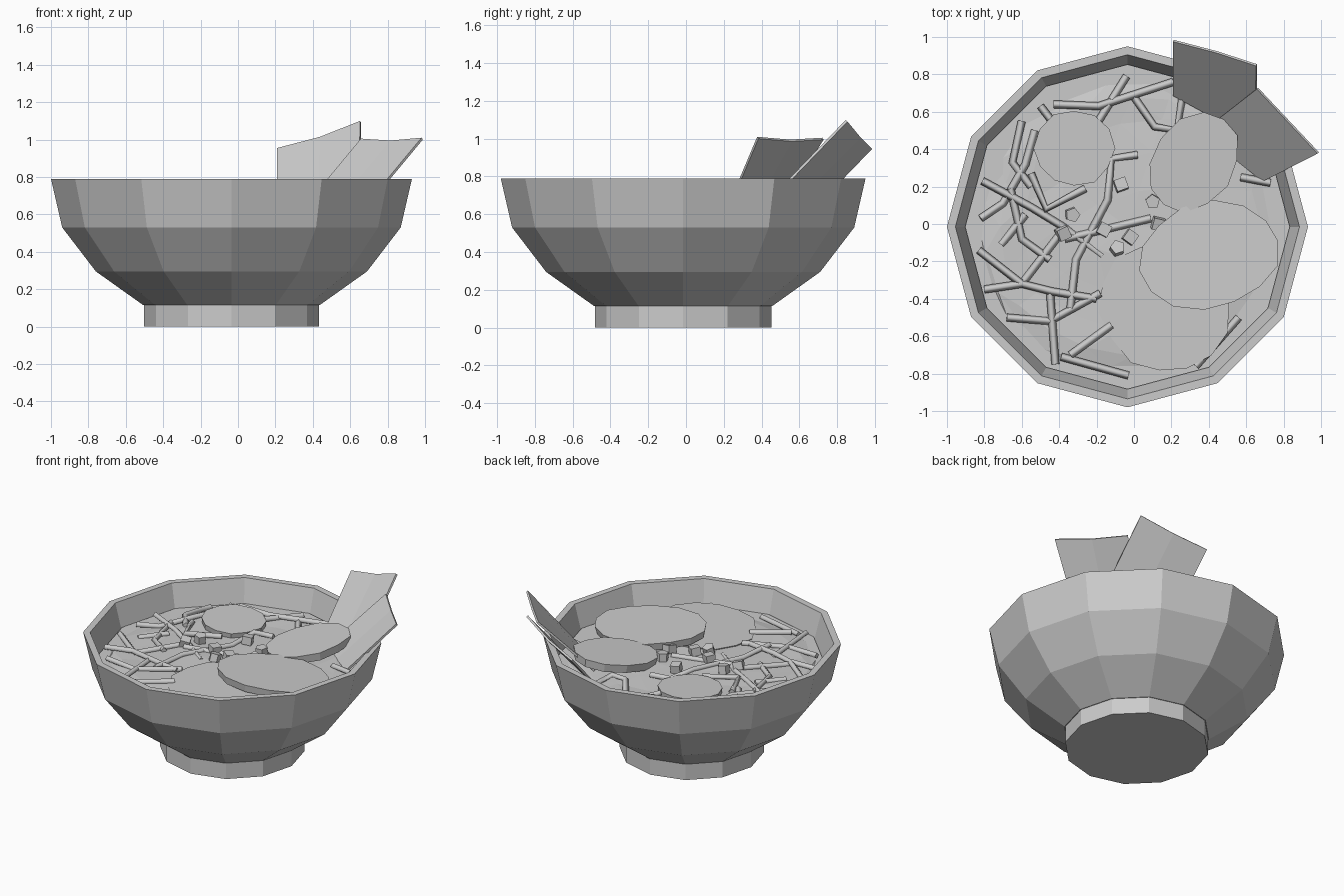
import bpy, bmesh, math, random
from mathutils import Vector, Matrix

if "Cube" in bpy.data.objects:
    bpy.data.objects.remove(bpy.data.objects["Cube"])

random.seed(4)
CX, CY, SIDES = -0.035, -0.015, 12


def finish(bm, name):
    bmesh.ops.recalc_face_normals(bm, faces=bm.faces)
    me = bpy.data.meshes.new(name)
    bm.to_mesh(me)
    bm.free()
    ob = bpy.data.objects.new(name, me)
    bpy.context.collection.objects.link(ob)
    return ob


def lathe(name, profile):
    """Spin (radius, z) points into a closed 12-sided solid."""
    bm = bmesh.new()
    rings = []
    for r, z in profile:
        rings.append([bm.verts.new((CX + r * math.cos(math.tau * i / SIDES),
                                    CY + r * math.sin(math.tau * i / SIDES), z))
                      for i in range(SIDES)])
    for a, b in zip(rings, rings[1:]):
        for i in range(SIDES):
            j = (i + 1) % SIDES
            bm.faces.new((a[i], a[j], b[j], b[i]))
    bm.faces.new(rings[0][::-1])
    bm.faces.new(rings[-1])
    return finish(bm, name)


def slice_disc(name, loc, rx, ry, rot, thick, tilt_dir, tilt, n=14):
    """Irregular flat slice; loc is its top centre, raised toward tilt_dir."""
    bm = bmesh.new()
    pts = []
    for i in range(n):
        a = math.tau * i / n
        k = random.uniform(0.96, 1.04)
        pts.append((rx * k * math.cos(a), ry * k * math.sin(a)))
    top = [bm.verts.new((x, y, 0)) for x, y in pts]
    low = [bm.verts.new((x * 0.97, y * 0.97, -thick)) for x, y in pts]
    bm.faces.new(top)
    bm.faces.new(low[::-1])
    for i in range(n):
        j = (i + 1) % n
        bm.faces.new((low[i], low[j], top[j], top[i]))
    d = math.radians(tilt_dir)
    axis = Vector((math.sin(d), -math.cos(d), 0))
    m = (Matrix.Translation(loc) @ Matrix.Rotation(math.radians(tilt), 4, axis)
         @ Matrix.Rotation(math.radians(rot), 4, 'Z'))
    bm.transform(m)
    return finish(bm, name)


def sheet(name, top, bottom, thick):
    """Thin bent sheet between two edges of points."""
    bm = bmesh.new()
    t = [bm.verts.new(p) for p in top]
    b = [bm.verts.new(p) for p in bottom]
    for i in range(len(t) - 1):
        bm.faces.new((b[i], b[i + 1], t[i + 1], t[i]))
    ob = finish(bm, name)
    mod = ob.modifiers.new("thickness", 'SOLIDIFY')
    mod.thickness = thick
    mod.offset = 0
    return ob


# Bowl with foot, and the broth inside
lathe("bowl_foot", [(0.467, 0), (0.467, 0.12)])
lathe("bowl", [(0.472, 0.115), (0.725, 0.295), (0.905, 0.53), (0.965, 0.79),
               (0.92, 0.79), (0.855, 0.55), (0.68, 0.33), (0.44, 0.165)])
lathe("broth", [(0.85, 0.56), (0.868, 0.63)])

# Low faceted noodle mound
bm = bmesh.new()
bmesh.ops.create_icosphere(bm, subdivisions=3, radius=1)
for v in bm.verts:
    v.co = (CX + v.co.x * 0.8, CY + v.co.y * 0.8,
            0.625 + v.co.z * 0.03 + random.uniform(-0.008, 0.008))
finish(bm, "noodle_mound")

# Noodle strands, four-sided
strands = [
    [(-.43, .64), (-.19, .63), (.21, .76)],
    [(-.04, .79), (-.19, .55)],
    [(0, .68), (.11, .52), (.23, .50), (.26, .69)],
    [(-.60, .55), (-.65, .33), (-.55, .2)],
    [(-.81, .23), (-.55, .09), (-.37, -.02), (-.17, -.17)],
    [(-.82, .03), (-.70, .11), (-.58, .32), (-.53, .5)],
    [(-.83, -.14), (-.60, -.32), (-.44, -.36), (-.2, -.4)],
    [(-.68, -.5), (-.45, -.52), (-.18, -.37)],
    [(-.45, -.35), (-.42, -.75)],
    [(-.34, -.70), (-.12, -.54)],
    [(-.39, -.71), (-.03, -.81)],
    [(-.6, -.32), (-.4, -.06)],
    [(-.8, -.35), (-.6, -.32)],
    [(-.66, .19), (-.6, -.08), (-.45, -.19)],
    [(-.34, -.45), (-.31, -.19), (-.14, .13), (-.12, .35), (.02, .37)],
    [(.09, .03), (-.37, -.08)],
    [(.57, .25), (.73, .22)],
    [(.33, -.76), (.56, -.5)],
    [(-.5, .63), (-.4, .5)],
    [(-.71, -.11), (-.58, .05)],
    [(-.55, .27), (-.47, .08), (-.26, .19)],
]
cu = bpy.data.curves.new("noodles", 'CURVE')
cu.dimensions = '3D'
cu.bevel_depth = 0.021
cu.bevel_resolution = 0
cu.use_fill_caps = True
for s in strands:
    sp = cu.splines.new('POLY')
    sp.points.add(len(s) - 1)
    for p, (x, y) in zip(sp.points, s):
        r2 = ((x - CX) ** 2 + (y - CY) ** 2) / 0.7
        p.co = (x, y, 0.642 + 0.015 * (1 - r2) + random.uniform(-.006, .014), 1)
noodles = bpy.data.objects.new("noodles", cu)
bpy.context.collection.objects.link(noodles)
bpy.context.view_layer.objects.active = noodles
noodles.select_set(True)
bpy.ops.object.convert(target='MESH')

# Topping slices
slice_disc("meat_slice_lower", (.16, -.45, .665), .36, .33, -45, .05, 45, 2)
slice_disc("meat_slice_upper", (.40, -.17, .715), .38, .285, 12, .05, 225, 4)
slice_disc("egg_half_right", (.32, .33, .735), .285, .215, 55, .055, 45, 8, 12)
slice_disc("egg_half_left", (-.32, .405, .685), .215, .205, 0, .05, 135, 2, 12)

# Seaweed sheets leaning on the rim
sheet("seaweed_back", [(.21, .98, .95), (.44, .92, 1.01), (.655, .85, 1.095)],
      [(.21, .69, .65), (.43, .57, .66), (.65, .46, .69)], .014)
sheet("seaweed_side", [(.66, .725, 1.0), (.82, .555, .99), (.985, .38, 1.005)],
      [(.37, .50, .65), (.53, .36, .64), (.69, .23, .65)], .014)

# Chopped onion pieces
for i, (x, y, n) in enumerate([(-.07, .21, 4), (-.02, -.07, 4), (-.16, -.03, 4),
                               (-.38, -.05, 4), (.13, 0, 4), (-.33, .05, 5),
                               (.10, .12, 5), (-.09, -.13, 5)]):
    bm = bmesh.new()
    r = 0.045 if n == 4 else 0.04
    m = (Matrix.Translation((x, y, .68)) @ Matrix.Rotation(random.uniform(0, 3), 4, 'Z')
         @ Matrix.Rotation(random.uniform(.05, .35), 4, 'X'))
    bmesh.ops.create_cone(bm, cap_ends=True, segments=n, radius1=r, radius2=r,
                          depth=.055, matrix=m)
    finish(bm, f"onion_piece_{i + 1}")
